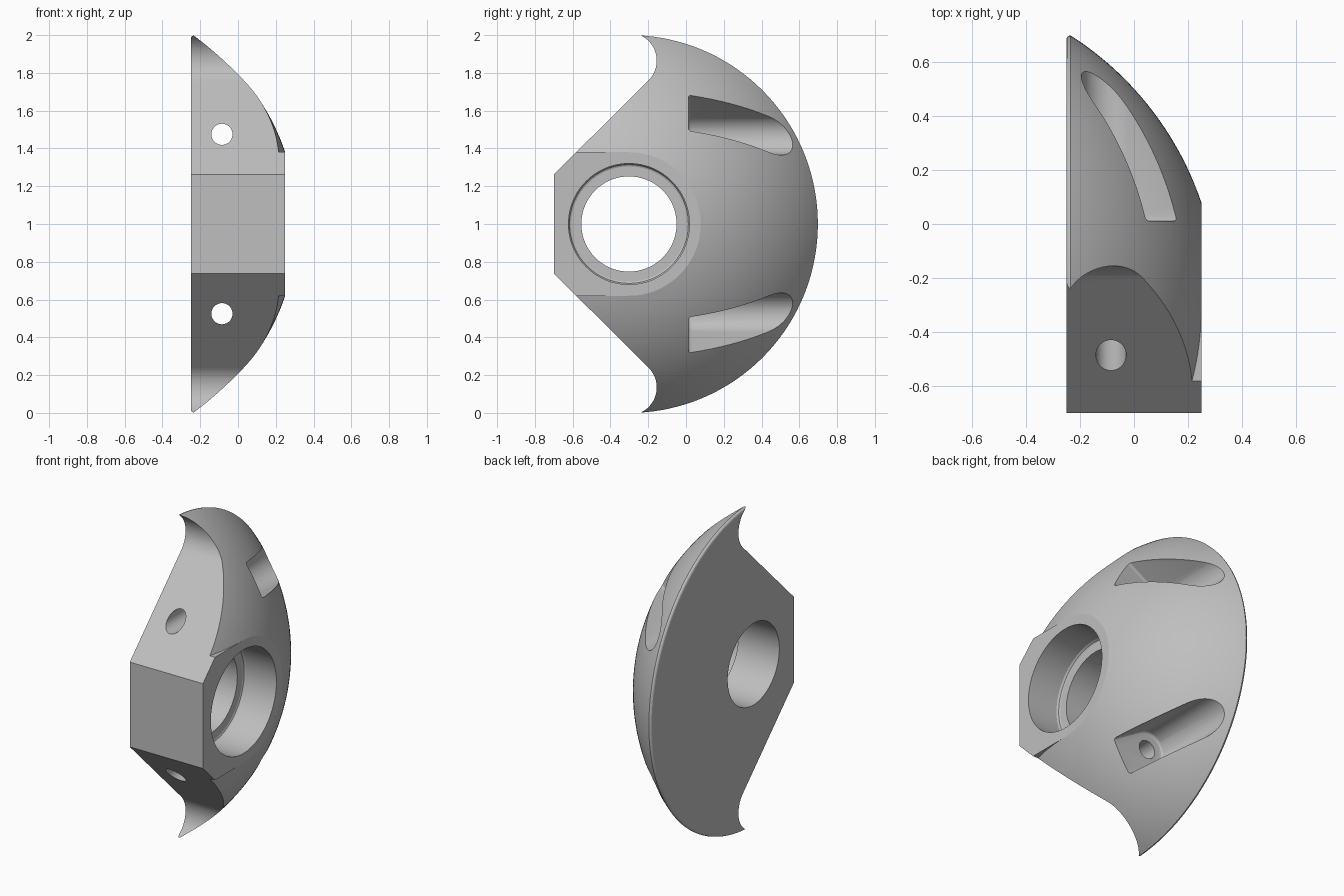
import bpy, bmesh
from math import sin, cos, pi, radians, sqrt
from mathutils import Vector

if "Cube" in bpy.data.objects:
    bpy.data.objects.remove(bpy.data.objects["Cube"])

AXIS_Y, MID_Z = -0.302, 1.0      # axis of the dome and the central bore
BACK, FRONT = -0.25, 0.25        # flat faces along x


def make_object(name, bm):
    bmesh.ops.recalc_face_normals(bm, faces=bm.faces)
    mesh = bpy.data.meshes.new(name)
    bm.to_mesh(mesh)
    bm.free()
    obj = bpy.data.objects.new(name, mesh)
    bpy.context.collection.objects.link(obj)
    return obj


def lathe(name, profile, segments=144):
    """Revolve (x, radius) points about the dome axis."""
    bm = bmesh.new()
    verts = [bm.verts.new((x, AXIS_Y, MID_Z + r)) for x, r in profile]
    edges = [bm.edges.new(pair) for pair in zip(verts, verts[1:])]
    bmesh.ops.spin(bm, geom=verts + edges, cent=(0, AXIS_Y, MID_Z),
                   axis=(1, 0, 0), angle=2 * pi, steps=segments)
    bmesh.ops.remove_doubles(bm, verts=bm.verts, dist=1e-5)
    return make_object(name, bm)


def prism(name, points, vector, bevel=0):
    """Extrude a flat outline; optionally round the edges of its first end."""
    bm = bmesh.new()
    base = bm.faces.new([bm.verts.new(p) for p in points])
    start = list(base.verts)
    result = bmesh.ops.extrude_face_region(bm, geom=[base], use_keep_orig=True)
    moved = [v for v in result["geom"] if isinstance(v, bmesh.types.BMVert)]
    bmesh.ops.translate(bm, verts=moved, vec=vector)
    if bevel:
        rim = [e for e in bm.edges if all(v in start for v in e.verts)]
        bmesh.ops.bevel(bm, geom=rim, offset=bevel, segments=3,
                        profile=0.5, affect='EDGES')
    return make_object(name, bm)


def combine(target, tool, operation):
    """Apply a boolean and discard the tool."""
    tool.hide_render = True
    mod = target.modifiers.new(operation.lower(), 'BOOLEAN')
    mod.operation, mod.solver, mod.object = operation, 'EXACT', tool
    graph = bpy.context.evaluated_depsgraph_get()
    mesh = bpy.data.meshes.new_from_object(target.evaluated_get(graph))
    target.modifiers.clear()
    target.data = mesh
    bpy.data.objects.remove(tool)


# Domed body: spherical cap with a flat top and a rounded rim
centre_x, radius = -0.875, 1.1874
rim_x = -0.235
profile = [(BACK, 0), (BACK, 0.986), (-0.248, 0.993), (-0.243, 0.998)]
for i in range(33):
    x = rim_x + (FRONT - rim_x) * i / 32
    profile.append((x, sqrt(radius ** 2 - (x - centre_x) ** 2)))
flat_radius = profile[-1][1]
profile.append((FRONT, 0))
body = lathe("mount_body", profile)

# Flat-topped nose running from the dome to the front face
lo, hi = MID_Z - flat_radius, MID_Z + flat_radius
nose = prism("nose", [(BACK + 0.05, -0.9, lo), (FRONT, -0.9, lo),
                      (FRONT, -0.9, hi), (BACK + 0.05, -0.9, hi)],
             Vector((0, 0.9 + AXIS_Y, 0)))
combine(body, nose, 'UNION')

# Side outline: blunt nose, sloped shoulders, hooked tips
upper = [(-0.7, 1.262)]
for i in range(25):
    a = radians(-45 + 120 * i / 24)
    upper.append((-0.302 + 0.147 * cos(a), 1.865 + 0.147 * sin(a)))
upper += [(upper[-1][0], 2.3), (1.2, 2.3)]
outline = upper + [(y, 2 * MID_Z - z) for y, z in reversed(upper)]
trim = prism("outline", [(-0.5, y, z) for y, z in outline], Vector((1, 0, 0)))
combine(body, trim, 'INTERSECT')

# Stepped central bore with a small fillet at the step
bore = lathe("bore", [(-0.5, 0), (-0.5, 0.252), (0.03, 0.252), (0.03, 0.305),
                      (0.034, 0.314), (0.045, 0.32), (0.5, 0.32), (0.5, 0)])
combine(body, bore, 'DIFFERENCE')

# Bolt holes and the open-ended slots behind them, above and below
hole_x, hole_z = -0.085, 0.475
out = Vector((0.856, 0.518))
side = Vector((-out.y, out.x))
for sign, label in ((1, "upper"), (-1, "lower")):
    def place(p, y):
        return (p.x, y, MID_Z + sign * p.y)

    centre = Vector((hole_x, hole_z))
    slot = [centre + 0.11 * (cos(a) * out + sin(a) * side)
            for a in (pi / 2 + pi * i / 32 for i in range(33))]
    slot += [slot[-1] + 0.8 * out, slot[0] + 0.8 * out]
    pocket = prism(label + "_slot", [place(p, 0.012) for p in slot],
                   Vector((0, 1.2, 0)), bevel=0.015)
    combine(body, pocket, 'DIFFERENCE')
    ring = [centre + 0.056 * Vector((cos(a), sin(a)))
            for a in (2 * pi * i / 48 for i in range(48))]
    bolt = prism(label + "_bolt_hole", [place(p, -0.9) for p in ring],
                 Vector((0, 1.1, 0)))
    combine(body, bolt, 'DIFFERENCE')

# Plain grey finish
grey = bpy.data.materials.new("plain grey")
grey.use_nodes = True
colour = (0.52, 0.52, 0.52, 1)
grey.diffuse_color = colour
grey.node_tree.nodes["Principled BSDF"].inputs["Base Color"].default_value = colour
body.data.materials.clear()
body.data.materials.append(grey)
for face in body.data.polygons:
    face.material_index = 0

bpy.ops.object.select_all(action='DESELECT')
body.select_set(True)
bpy.context.view_layer.objects.active = body
bpy.ops.object.shade_smooth_by_angle(angle=radians(15))
